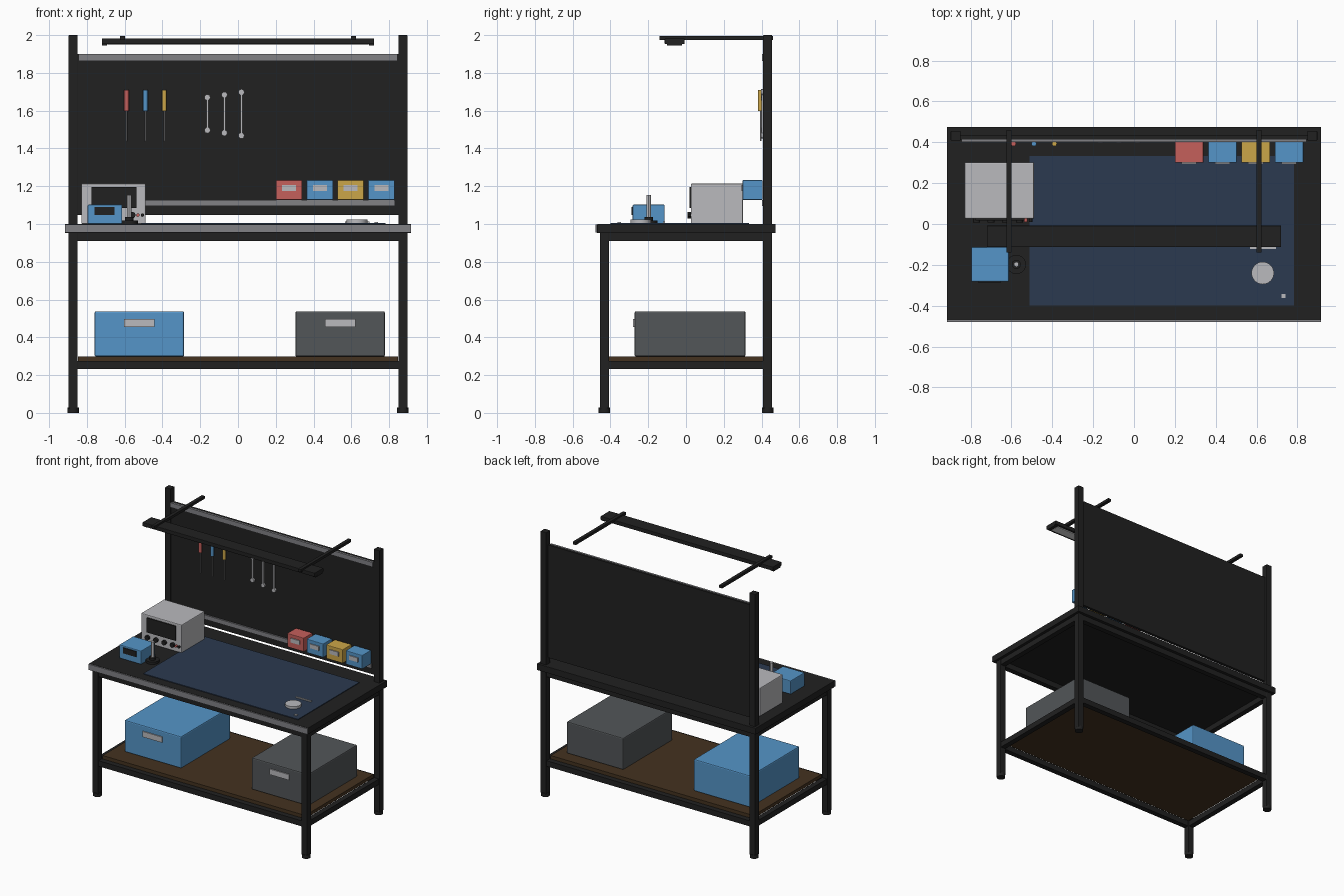
import bpy
import math
from mathutils import Vector

default = bpy.data.objects.get("Cube")
if default:
    bpy.data.objects.remove(default)


def material(name, r, g, b):
    m = bpy.data.materials.new(name)
    m.use_nodes = True
    m.diffuse_color = (r, g, b, 1)
    m.node_tree.nodes["Principled BSDF"].inputs["Base Color"].default_value = (r, g, b, 1)
    return m


BLACK = material("black_steel", .015, .015, .015)
TRIM = material("aluminium_trim", .22, .22, .235)
LIGHT = material("light_grey", .49, .49, .51)
BLUE = material("blue_plastic", .09, .30, .58)
RED = material("red_plastic", .56, .115, .105)
YELLOW = material("yellow_plastic", .60, .38, .065)
GREY = material("dark_grey_plastic", .085, .092, .098)
BROWN = material("brown_board", .058, .032, .014)
MAT = material("navy_mat", .024, .042, .08)
WHITE = material("white_diffuser", .75, .75, .75)


def box(name, mat, x, y, z, bevel=0.0):
    """Box from (min, max) ranges on each axis."""
    bpy.ops.mesh.primitive_cube_add(size=1)
    ob = bpy.context.object
    ob.name = name
    ranges = (x, y, z)
    centre = Vector([(a + b) / 2 for a, b in ranges])
    for v in ob.data.vertices:
        v.co = Vector([v.co[i] * (r[1] - r[0]) for i, r in enumerate(ranges)])
    ob.location = centre
    ob.data.materials.append(mat)
    if bevel:
        mod = ob.modifiers.new("Bevel", "BEVEL")
        mod.width = bevel
        mod.segments = 2
    return ob


def rod(name, mat, centre, radius, length, axis="z", sides=20):
    """Cylinder along z or y."""
    turn = (math.pi / 2, 0, 0) if axis == "y" else (0, 0, 0)
    bpy.ops.mesh.primitive_cylinder_add(vertices=sides, radius=radius, depth=length,
                                        location=centre, rotation=turn)
    ob = bpy.context.object
    ob.name = name
    ob.data.materials.append(mat)
    bpy.ops.object.shade_smooth_by_angle()
    return ob


def around(c, half):
    return (c - half, c + half)


LEG_X, LEG_Y = .873, .432

# Frame: legs, tall rear posts, feet and side rails
for sx, side in ((-1, "right"), (1, "left")):
    for sy, end, top in ((-1, "front_leg", .955), (1, "rear_post", 2)):
        box(f"{side}_{end}", BLACK, around(sx * LEG_X, .024), around(sy * LEG_Y, .024),
            (.02, top), .003)
        rod(f"{side}_{end}_foot", BLACK, (sx * LEG_X, sy * LEG_Y, .014), .03, .028)
    for name, z in (("apron", (.91, .952)), ("lower_rail", (.233, .275))):
        box(f"{side}_{name}", BLACK, around(sx * LEG_X, .02), around(0, .41), z)

# Front and back rails
for sy, end in ((-1, "front"), (1, "back")):
    for name, z in (("apron", (.91, .952)), ("lower_rail", (.233, .275))):
        box(f"{end}_{name}", BLACK, around(0, .85), around(sy * LEG_Y, .02), z)

# Worktop, edge trim, mat and lower shelf
box("worktop", BLACK, around(0, .915), (-.47, .475), (.952, 1), .002)
box("worktop_front_trim", TRIM, around(0, .915), (-.479, -.47), (.955, .998))
box("work_mat", MAT, (-.512, .782), (-.4, .333), (1, 1.005))
box("lower_shelf", BROWN, around(0, .847), around(0, .407), (.272, .298))

# Back panel with hanging rails
box("back_panel", BLACK, around(0, .849), (.414, .436), (1.048, 1.9))
box("panel_top_rail", TRIM, around(0, .845), (.402, .414), (1.864, 1.9))
box("panel_bin_rail", TRIM, around(0, .83), (.402, .414), (1.095, 1.128))

# Storage crates with handles
for name, mat, x in (("blue_crate", BLUE, -.522), ("grey_crate", GREY, .541)):
    box(name, mat, around(x, .237), (-.272, .315), (.298, .538), .008)
    box(name + "_handle", LIGHT, around(x, .081), (-.28, -.27), (.455, .497))

# Small parts bins on the rail
for i, mat in enumerate((RED, BLUE, YELLOW, BLUE)):
    x = .27 + i * .163
    box(f"parts_bin_{i + 1}", mat, around(x, .07), (.3, .406), (1.128, 1.232), .004)
    box(f"parts_bin_label_{i + 1}", LIGHT, around(x, .037), (.293, .301), (1.174, 1.206))

# Overhead lamp on two arms
box("lamp_housing", BLACK, around(0, .72), (-.113, -.008), (1.953, 1.982), .003)
box("lamp_diffuser", WHITE, around(0, .69), (-.095, -.025), (1.947, 1.955))
for sx, side in ((-1, "right"), (1, "left")):
    box(f"{side}_lamp_end_cap", BLACK, around(sx * .707, .013), (-.1, -.02), (1.945, 1.955))
    box(f"{side}_lamp_arm", BLACK, around(sx * .612, .0125), (-.14, .46), (1.974, 1.994))

# Screwdrivers
for i, mat in enumerate((RED, BLUE, YELLOW)):
    x = -.59 + i * .1
    rod(f"screwdriver_handle_{i + 1}", mat, (x, .393, 1.654), .0125, .112, sides=12)
    rod(f"screwdriver_shaft_{i + 1}", LIGHT, (x, .396, 1.52), .004, .16, sides=8)

# Wrenches of growing length
for i in range(3):
    x, half = -.162 + i * .09, .087 + i * .014
    box(f"wrench_shaft_{i + 1}", LIGHT, around(x, .006), (.4, .41), around(1.583, half))
    for s, end in ((-1, "lower"), (1, "upper")):
        rod(f"wrench_{end}_head_{i + 1}", LIGHT, (x, .405, 1.583 + s * half), .016, .014, "y", 12)

# Bench instrument
box("instrument_body", LIGHT, (-.829, -.489), (.026, .302), (1, 1.214), .006)
box("instrument_screen", BLACK, (-.776, -.537), (.018, .027), (1.085, 1.195))
for i in range(4):
    rod(f"instrument_knob_{i + 1}", BLACK, (-.77 + i * .07, .018, 1.047), .017, .02, "y", 16)
for name, mat, x in (("red_socket", RED, -.53), ("black_socket", BLACK, -.506)):
    rod(name, mat, (x, .02, 1.047), .009, .018, "y", 12)

# Soldering station and iron stand
box("station_body", BLUE, (-.796, -.613), (-.282, -.113), (1, 1.102), .005)
box("station_display", BLACK, (-.76, -.653), (-.288, -.281), (1.048, 1.09))
rod("iron_stand_base", BLACK, (-.576, -.198, 1.009), .047, .018, sides=24)
rod("iron_stand_collar", BLACK, (-.576, -.198, 1.026), .022, .02)
rod("iron", LIGHT, (-.576, -.198, 1.09), .012, .126, sides=12)

# Small items on the mat
rod("solder_tin", LIGHT, (.63, -.24, 1.014), .055, .019, sides=32)
box("tweezers", LIGHT, (.567, .695), (-.123, -.111), (1.005, 1.012))
box("small_chip", LIGHT, around(.732, .01), around(-.353, .01), (1.005, 1.01))
